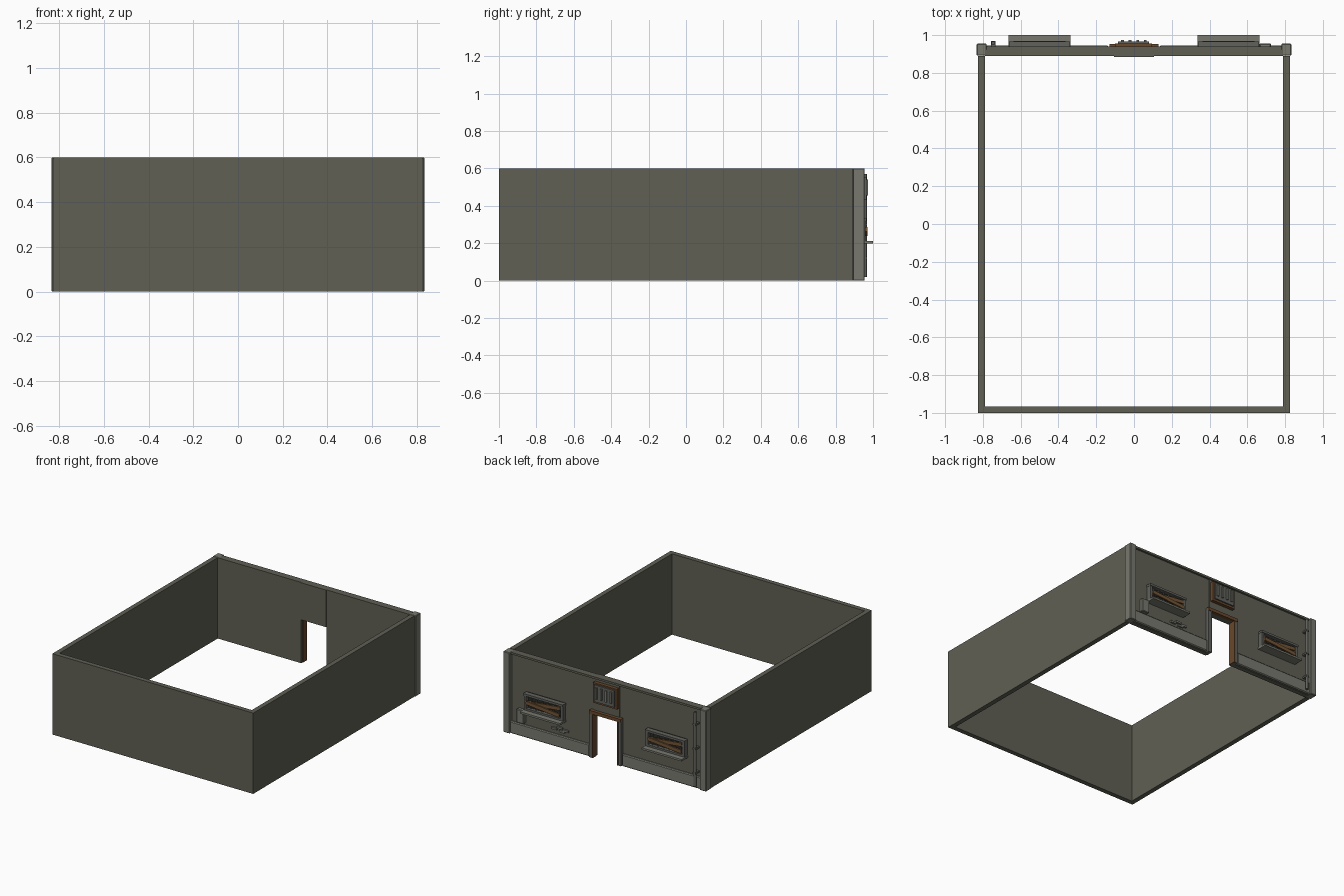
import bpy
import math

old = bpy.data.objects.get("Cube")
if old:
    bpy.data.objects.remove(old, do_unlink=True)


def material(name, rgb):
    m = bpy.data.materials.new(name)
    m.use_nodes = True
    col = (*rgb, 1)
    m.diffuse_color = col
    m.node_tree.nodes["Principled BSDF"].inputs["Base Color"].default_value = col
    return m


WALL = material("concrete", (.115, .115, .09))
TRIM = material("light concrete", (.19, .19, .16))
METAL = material("dull metal", (.12, .12, .11))
DARK = material("dark recess", (.025, .025, .022))
WOOD = material("old wood", (.17, .09, .035))
RUST = material("rusty brown", (.14, .065, .025))


def box(name, x, y, z, mat, tilt=0, bevel=0):
    """Box from (min, max) ranges on each axis, tilted in the facade plane."""
    bpy.ops.mesh.primitive_cube_add(size=1, location=[(a + b) / 2 for a, b in (x, y, z)])
    ob = bpy.context.object
    ob.name = name
    ob.scale = [b - a for a, b in (x, y, z)]
    bpy.ops.object.transform_apply(location=False, rotation=False, scale=True)
    ob.rotation_euler.y = math.radians(tilt)
    ob.data.materials.append(mat)
    if bevel:
        mod = ob.modifiers.new("edge", "BEVEL")
        mod.width = bevel
        mod.segments = 1
    return ob


H = .6
IN, OUT = .89, .925        # inner and outer planes of the entrance wall
DOOR_W, DOOR_H = .105, .325

# Plain walls
box("front_wall", (-.825, .825), (-1, -.965), (0, H), WALL)
for s, side in ((1, "left"), (-1, "right")):
    def span(a, b):
        return (a, b) if s > 0 else (-b, -a)

    box(side + "_wall", span(.79, .825), (-.965, IN), (0, H), WALL)
    box(side + "_entrance_wall", span(DOOR_W, .79), (IN, OUT), (0, H), WALL)
    box(side + "_plinth", span(.135, .785), (OUT, .945), (0, .09), TRIM, bevel=.006)
    box(side + "_pillar", span(.78, .833), (.892, .955), (0, H), TRIM, bevel=.004)
    # Door jamb with a wooden lining
    box(side + "_door_jamb", span(DOOR_W, .13), (OUT, .95), (0, DOOR_H + .022), METAL)
    box(side + "_door_lining", span(DOOR_W - .005, DOOR_W + .004), (OUT - .02, .954),
        (0, DOOR_H), RUST)

# Door head
box("lintel", (-DOOR_W, DOOR_W), (IN - .005, OUT + .005), (DOOR_H, H), WALL)
box("door_header", (-.13, .13), (OUT, .954), (DOOR_H, DOOR_H + .024), RUST)
box("top_coping", (-.78, .78), (OUT, .94), (.585, H), WALL)

# Slatted panel above the door
box("panel_backing", (-.1, .095), (OUT, .955), (.415, .565), RUST)
box("panel_face", (-.085, .08), (.95, .965), (.43, .555), METAL)
for i in range(4):
    x = -.068 + i * .04
    box("panel_slat", (x, x + .014), (.96, .974), (.455, .54), TRIM)


def window(name, cx):
    """Boarded window with frame, bars, crossed planks and a deep sill."""
    w, lo, hi = .15, .212, .335
    box(name + "_pane", (cx - w, cx + w), (OUT, .935), (lo, hi), DARK)
    box(name + "_frame_top", (cx - w - .012, cx + w + .012), (OUT, .965), (hi - .016, hi), METAL)
    box(name + "_frame_bottom", (cx - w, cx + w), (OUT, .96), (lo, lo + .014), METAL)
    for s in (-1, 1):
        c = cx + s * w
        box(name + "_frame_side", (c - .01, c + .01), (OUT, .96), (lo, hi), METAL)
    for i in range(6):
        c = cx + (i - 2.5) * .046
        box(name + "_bar", (c - .004, c + .004), (.935, .945), (lo, hi), METAL)
    for tilt, z, y in ((6, .283, .948), (-5, .262, .958)):
        box(name + "_plank", (cx - .138, cx + .138), (y, y + .012),
            (z - .013, z + .013), WOOD, tilt=tilt)
    box(name + "_sill", (cx - .164, cx + .164), (OUT, 1), (.198, .212), TRIM)


window("left_window", .5)
window("right_window", -.5)

# Service box beside the left window
box("service_box", (.665, .725), (OUT, .955), (.1, .2), TRIM, bevel=.004)

# Chipped masonry under the left window
for x, z in ((.43, .125), (.385, .14), (.365, .118), (.335, .13)):
    box("exposed_brick", (x - .022, x + .022), (OUT, .938), (z - .007, z + .007), TRIM)

# Drain pipe with clamps
bpy.ops.mesh.primitive_cylinder_add(vertices=12, radius=.01, depth=.55,
                                    location=(-.745, .957, .295))
pipe = bpy.context.object
pipe.name = "drain_pipe"
pipe.data.materials.append(METAL)
bpy.ops.object.shade_smooth_by_angle()
for z in (.12, .3, .48):
    box("pipe_clamp", (-.757, -.733), (OUT, .968), (z - .006, z + .006), METAL)
